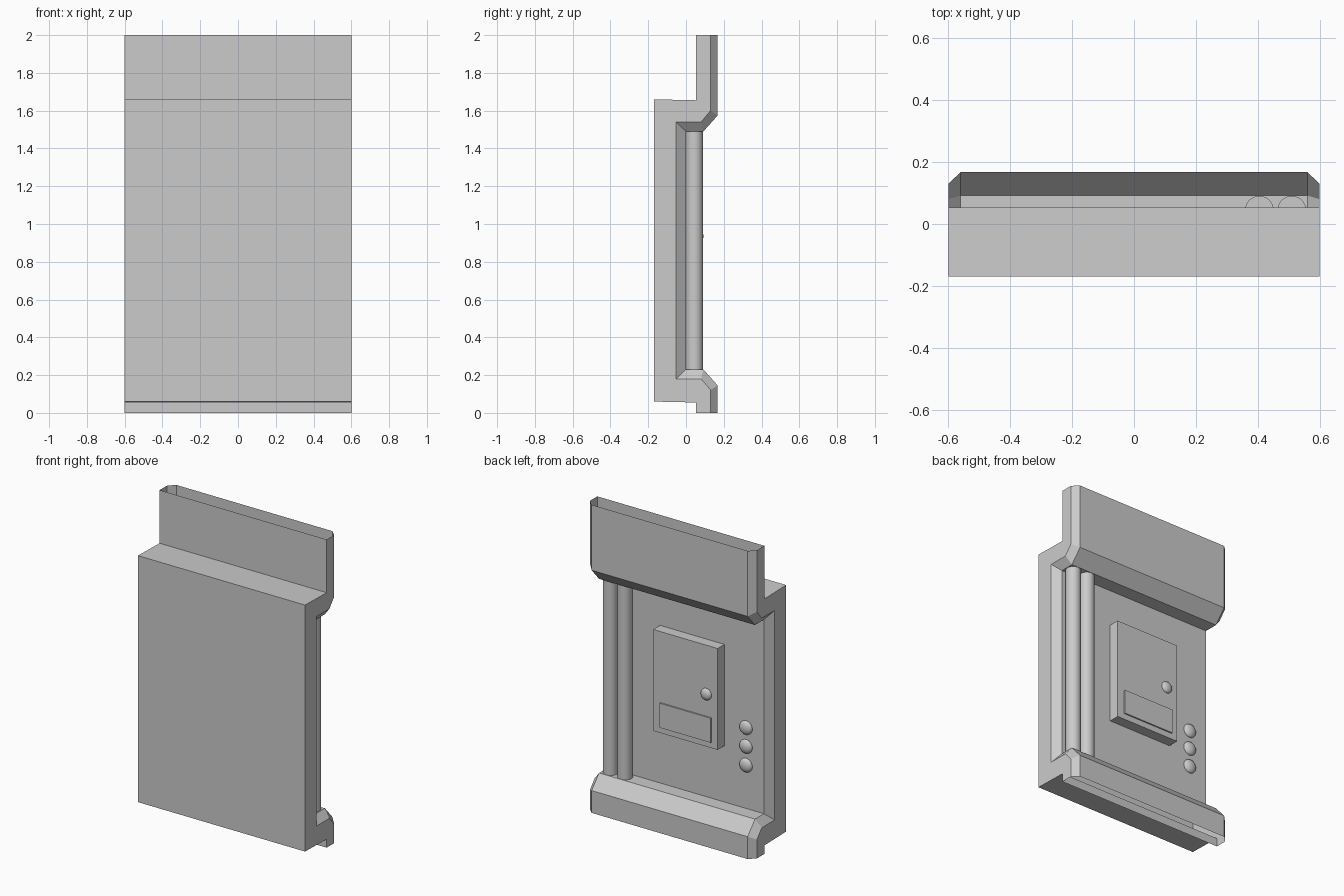
import bpy, bmesh, math

cube = bpy.data.objects.get("Cube")
if cube:
    bpy.data.objects.remove(cube, do_unlink=True)

grey = bpy.data.materials.new("light_grey")
grey.use_nodes = True
colour = (0.6, 0.6, 0.6, 1)
grey.diffuse_color = colour
grey.node_tree.nodes["Principled BSDF"].inputs["Base Color"].default_value = colour


def finish(name, bm, smooth=False):
    bmesh.ops.recalc_face_normals(bm, faces=bm.faces)
    mesh = bpy.data.meshes.new(name)
    bm.to_mesh(mesh)
    bm.free()
    mesh.materials.append(grey)
    obj = bpy.data.objects.new(name, mesh)
    bpy.context.collection.objects.link(obj)
    if smooth:
        bpy.ops.object.select_all(action="DESELECT")
        obj.select_set(True)
        bpy.context.view_layer.objects.active = obj
        bpy.ops.object.shade_smooth_by_angle(angle=math.radians(40))
    return obj


def box(name, x, y, z):
    bm = bmesh.new()
    bmesh.ops.create_cube(bm, size=1)
    for v in bm.verts:
        v.co = [lo + (c + 0.5) * (hi - lo) for c, (lo, hi) in zip(v.co, (x, y, z))]
    return finish(name, bm)


def pipe(name, x, y, r, z0, z1):
    bm = bmesh.new()
    bmesh.ops.create_cone(bm, cap_ends=True, segments=32, radius1=r, radius2=r, depth=z1 - z0)
    bmesh.ops.translate(bm, verts=bm.verts, vec=(x, y, (z0 + z1) / 2))
    return finish(name, bm, True)


def dome(name, x, y, z, r, bulge):
    bm = bmesh.new()
    bmesh.ops.create_uvsphere(bm, u_segments=24, v_segments=12, radius=1)
    for v in bm.verts:
        v.co = (x + v.co.x * r, y + v.co.y * bulge, z + v.co.z * r)
    return finish(name, bm, True)


# Wall shell, open at the top and bottom: (y, z) profiles from bottom to top
front = [(0.053, 0), (0.053, 0.055), (-0.17, 0.06), (-0.17, 1.66), (0.053, 1.655), (0.053, 2)]
side = [(0.13, 0), (0.13, 0.122), (0.08, 0.18), (-0.052, 0.18),
        (-0.052, 1.54), (0.08, 1.54), (0.13, 1.6), (0.13, 2)]
back = [(0.168, 0), (0.168, 0.145), (0.092, 0.23), (0, 0.23),
        (0, 1.49), (0.092, 1.49), (0.168, 1.575), (0.168, 2)]

bm = bmesh.new()


def rail(points, x):
    return [bm.verts.new((x, y, z)) for y, z in points]


def strip(a, b):
    for i in range(len(a) - 1):
        bm.faces.new((a[i], a[i + 1], b[i + 1], b[i]))


fronts, backs = [], []
for s in (-1, 1):
    f, e, b = rail(front, s * 0.6), rail(side, s * 0.6), rail(back, s * 0.56)
    bm.faces.new(f + e[::-1])
    strip(e, b)
    fronts.append(f)
    backs.append(b)
strip(*fronts)
strip(*backs)
finish("wall_shell", bm)

# Pipes running up the recess
for i, x in enumerate((0.51, 0.405)):
    pipe(f"pipe_{i + 1}", x, 0.045, 0.046, 0.225, 1.495)

# Cabinet with a label plate and a knob
box("cabinet", (-0.276, 0.186), (-0.01, 0.07), (0.595, 1.253))
box("cabinet_plate", (-0.233, 0.135), (0.07, 0.079), (0.633, 0.792))
dome("cabinet_knob", -0.195, 0.07, 0.935, 0.038, 0.022)

# Column of buttons
for i in range(3):
    dome(f"button_{i + 1}", -0.432, 0, 0.755 - i * 0.122, 0.045, 0.025)
